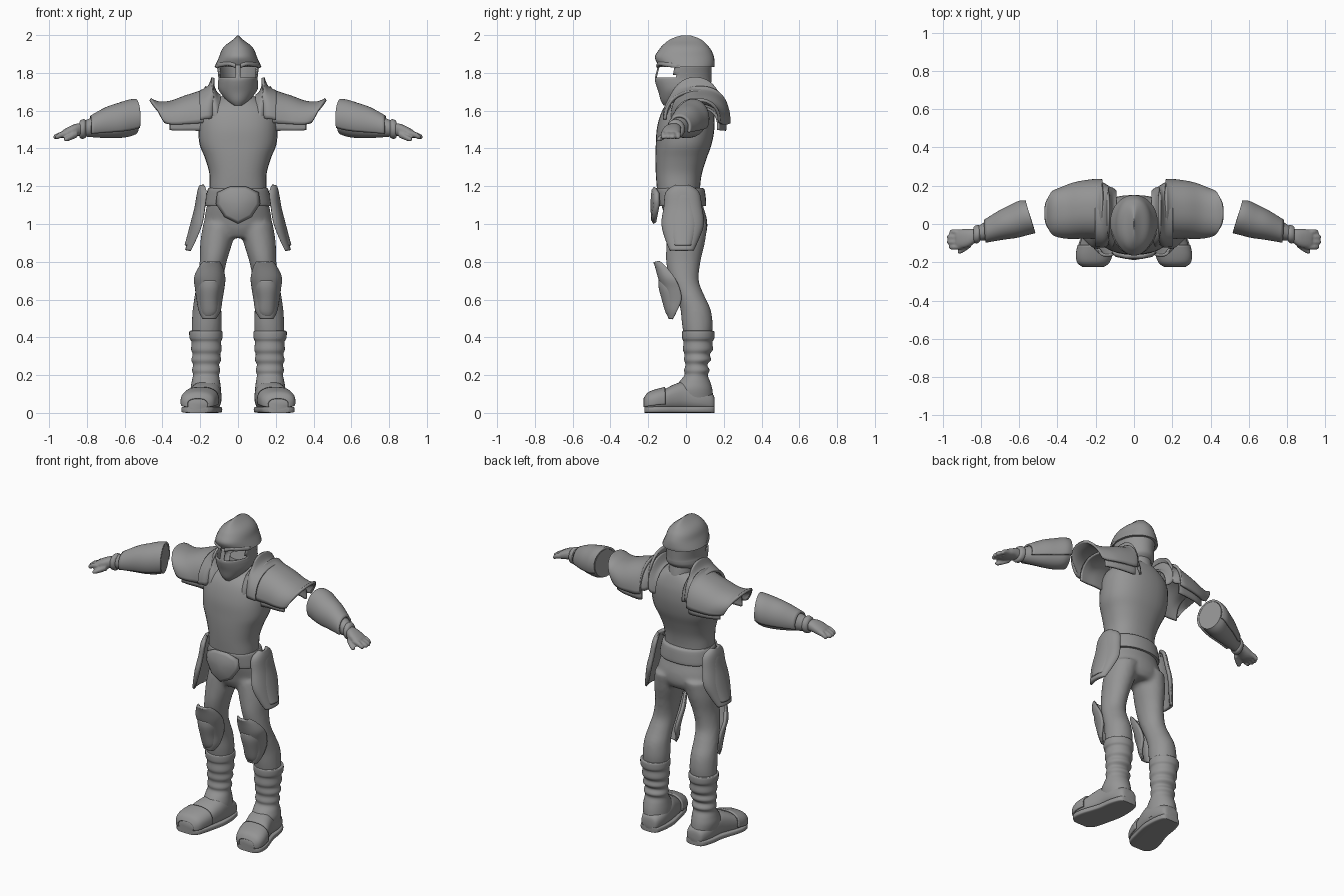
import bpy, bmesh, math
from mathutils import Vector

steel = bpy.data.materials.new("grey steel")
steel.diffuse_color = (0.3, 0.3, 0.3, 1)


def smooth_rows(rows, steps):
    """Catmull-Rom interpolation between section rows."""
    out = []
    for i in range(len(rows) - 1):
        a, b, c, d = (rows[max(i - 1, 0)], rows[i], rows[i + 1], rows[min(i + 2, len(rows) - 1)])
        for s in range(steps):
            t = s / steps
            out.append([0.5 * (2 * q + (r - p) * t + (2 * p - 5 * q + 4 * r - w) * t * t
                               + (3 * q - p - 3 * r + w) * t ** 3) for p, q, r, w in zip(a, b, c, d)])
    return out + [list(rows[-1])]


def loft(bm, axis, rows, arc=None, seg=32, power=1.0, steps=4, grow=0.0, warp=None):
    """Sections along an axis. Row = position, then low and high limits of the other two axes."""
    others = [k for k in (0, 1, 2) if k != axis]
    a0, a1 = arc or (0, 360)
    n = seg + 1 if arc else seg
    rings = []
    for pos, u0, u1, v0, v1 in smooth_rows(rows, steps):
        ring = []
        for j in range(n):
            t = math.radians(a0 + (a1 - a0) * j / seg)
            c, s = math.cos(t), math.sin(t)
            p = Vector((0, 0, 0))
            p[axis] = pos
            p[others[0]] = (u0 + u1) / 2 + ((u1 - u0) / 2 + grow) * math.copysign(abs(c) ** power, c)
            p[others[1]] = (v0 + v1) / 2 + ((v1 - v0) / 2 + grow) * math.copysign(abs(s) ** power, s)
            ring.append(bm.verts.new(warp(p) if warp else p))
        rings.append(ring)
    for r, q in zip(rings, rings[1:]):
        for j in range(n - 1 if arc else n):
            k = (j + 1) % n
            bm.faces.new((r[j], r[k], q[k], q[j]))
    if not arc:
        bm.faces.new(rings[0])
        bm.faces.new(rings[-1])
    return rings


def finish(name, bm, thick=0, pair=False, voxel=0, angle=40):
    bmesh.ops.recalc_face_normals(bm, faces=bm.faces[:])
    me = bpy.data.meshes.new(name)
    bm.to_mesh(me)
    bm.free()
    me.materials.append(steel)
    ob = bpy.data.objects.new(name, me)
    bpy.context.collection.objects.link(ob)
    bpy.context.view_layer.objects.active = ob
    ob.select_set(True)
    bpy.ops.object.shade_smooth_by_angle(angle=math.radians(angle))
    ob.select_set(False)
    if voxel:
        m = ob.modifiers.new("blend", "REMESH")
        m.mode, m.voxel_size, m.use_smooth_shade = "VOXEL", voxel, True
        m = ob.modifiers.new("soften", "SMOOTH")
        m.iterations = 5
    if thick:
        m = ob.modifiers.new("thickness", "SOLIDIFY")
        m.thickness, m.offset = thick, 0
    if pair:
        ob.modifiers.new("pair", "MIRROR")
    return ob


def part(name, axis, rows, thick=0, pair=False, angle=40, **kw):
    bm = bmesh.new()
    loft(bm, axis, rows, **kw)
    return finish(name, bm, thick, pair, angle=angle)


# Breastplate and neck
part("breastplate", 2, [
    (1.15, -.15, .15, -.15, .075), (1.2, -.15, .15, -.155, .075), (1.27, -.152, .152, -.16, .085),
    (1.35, -.175, .175, -.162, .11), (1.42, -.203, .203, -.16, .135), (1.5, -.21, .21, -.155, .15),
    (1.57, -.205, .205, -.138, .15), (1.62, -.18, .18, -.115, .14), (1.66, -.12, .12, -.08, .125),
    (1.68, -.08, .08, -.05, .11)], power=.85)
part("neck", 2, [(1.6, -.085, .085, -.06, .13), (1.66, -.075, .075, -.045, .125),
                 (1.73, -.07, .07, -.03, .11)])

# Helmet: pointed dome over a face guard with a wrap-around eye slit
part("helmet_dome", 2, [
    (1.832, -.124, .124, -.14, .15), (1.85, -.116, .116, -.152, .152), (1.885, -.1, .1, -.165, .148),
    (1.92, -.087, .087, -.145, .134), (1.945, -.068, .068, -.125, .115), (1.97, -.034, .034, -.095, .09),
    (1.988, -.013, .013, -.06, .055), (1.999, -.003, .003, -.02, .02)], power=.95)
bm = bmesh.new()
loft(bm, 2, [(1.63, -.045, .045, -.115, .08), (1.655, -.072, .072, -.13, .10), (1.70, -.1, .1, -.142, .125),
             (1.745, -.102, .102, -.157, .13), (1.775, -.1, .1, -.16, .13), (1.84, -.108, .108, -.143, .132)],
     seg=48, warp=lambda p: p + Vector((0, 0, max(0, p.y + .11) * .3 * max(0, (1.76 - p.z) / .13))))
doomed = [f for f in bm.faces if len(f.verts) > 4 or (
    f.calc_center_median().z > 1.775 and f.calc_center_median().y < -.06
    and abs(f.calc_center_median().x) > .012)]
bmesh.ops.delete(bm, geom=doomed, context="FACES")
finish("face_guard", bm, thick=.008)
# Raised brow rims above the eyes
part("brow_rim", 0, [(.012, -.158, -.142, 1.825, 1.85), (.05, -.148, -.128, 1.838, 1.86),
                     (.09, -.11, -.085, 1.832, 1.855), (.118, -.055, -.03, 1.825, 1.845)],
     pair=True, seg=12)

# Shoulder guards: standing collar, middle band and broad flared plate
part("shoulder_collar", 0, [(.132, -.09, .19, 1.36, 1.775), (.148, -.11, .2, 1.38, 1.735),
                            (.168, -.115, .21, 1.4, 1.715), (.2, -.11, .215, 1.4, 1.7)],
     arc=(0, 180), thick=.016, pair=True, power=.9)
part("collar_lining", 0, [(.095, -.1, .17, 1.4, 1.68), (.115, -.115, .185, 1.4, 1.695),
                          (.135, -.1, .19, 1.4, 1.74)],
     arc=(0, 180), thick=.012, pair=True, power=.9)


def flare(p):
    k = min(1, max(0, (p.x - .18) / .2))
    return p + Vector((.08 * k * max(0, (p.z - 1.535) / .125), 0, 0))


plate = [(.165, -.075, .225, 1.36, 1.725), (.19, -.072, .228, 1.37, 1.70), (.25, -.068, .222, 1.39, 1.672),
         (.31, -.07, .21, 1.41, 1.645), (.36, -.068, .19, 1.415, 1.642), (.385, -.06, .175, 1.415, 1.66)]
part("shoulder_plate", 0, plate, arc=(0, 180), thick=.016, pair=True, power=.85, warp=flare)
part("shoulder_underplate", 0, [(x, a + .02, b - .02, c, d - .025) for x, a, b, c, d in plate[:-1]],
     arc=(-8, 188), thick=.012, pair=True, power=.85)

# Forearms with an overlapping outer guard and wrist cuff


def slant(p):
    return p + Vector((.32 * (p.y - .0) * max(0, (.82 - p.x) / .3), 0, 0))


arm = [(.53, -.035, .11, 1.475, 1.65), (.57, -.045, .108, 1.462, 1.645), (.63, -.06, .085, 1.455, 1.628),
       (.70, -.07, .055, 1.455, 1.605), (.78, -.085, .01, 1.46, 1.562), (.83, -.088, -.02, 1.465, 1.54)]
part("forearm", 0, arm, pair=True, warp=slant)
part("forearm_guard", 0, arm[:-1], arc=(-25, 212), grow=.007, thick=.012, pair=True, warp=slant)
part("wrist_cuff", 0, [(.805, -.09, -.012, 1.46, 1.548), (.815, -.1, -.005, 1.452, 1.555),
                       (.832, -.1, -.01, 1.452, 1.55), (.84, -.09, -.018, 1.46, 1.54)], pair=True)

# Hands: palm, four fingers and thumb blended together
bm = bmesh.new()
loft(bm, 0, [(.82, -.09, -.025, 1.468, 1.535), (.86, -.118, -.025, 1.465, 1.53),
             (.9, -.128, -.027, 1.456, 1.513), (.93, -.125, -.035, 1.453, 1.495)], power=.85)
for i, tip in enumerate((.965, .978, .978, .968)):
    y = -.042 - .026 * i
    loft(bm, 0, [(.9, y - .013, y + .013, 1.465, 1.497), (.94, y - .015, y + .015, 1.455, 1.488),
                 (tip - .012, y - .014, y + .014, 1.448, 1.477), (tip, y - .006, y + .006, 1.452, 1.468)], seg=12)
loft(bm, 0, [(.85, -.12, -.085, 1.458, 1.495), (.885, -.145, -.112, 1.443, 1.475),
             (.91, -.157, -.127, 1.436, 1.462), (.923, -.152, -.137, 1.442, 1.456)], seg=12)
finish("hand", bm, pair=True, voxel=.006)

# Hips and legs blended into one body
bm = bmesh.new()
loft(bm, 2, [(1.18, -.15, .15, -.14, .08), (1.1, -.165, .165, -.13, .09), (1.03, -.178, .178, -.11, .11),
             (.97, -.18, .18, -.095, .112), (.925, -.13, .13, -.07, .09)])
for side in (1, -1):
    loft(bm, 2, [(1.0, .01, .185, -.095, .115), (.9, .03, .2, -.103, .1), (.8, .06, .203, -.106, .077),
                 (.7, .08, .217, -.085, .068), (.62, .088, .23, -.052, .098), (.55, .088, .24, -.03, .13),
                 (.47, .085, .245, -.022, .142), (.4, .09, .245, -.01, .135)],
         warp=lambda p: Vector((p.x * side, p.y, p.z)))
finish("hips_and_legs", bm, voxel=.012)

# Belt and faceted buckle plate
part("belt", 2, [(1.095, -.168, .168, -.145, .1), (1.105, -.175, .175, -.152, .107),
                 (1.175, -.163, .163, -.16, .1), (1.19, -.155, .155, -.155, .09)], power=.92)
bm = bmesh.new()
outline = [(.042, 1.193), (.105, 1.165), (.112, 1.108), (.068, 1.04), (0, 1.005)]
outline += [(-x, z) for x, z in reversed(outline[:4])]
outer = [bm.verts.new((x, -.165 + 1.6 * x * x, z)) for x, z in outline]
inner = [bm.verts.new((x * .82, -.176 + x * x, 1.105 + (z - 1.105) * .82)) for x, z in outline]
for i in range(len(outer)):
    j = (i + 1) % len(outer)
    bm.faces.new((outer[i], outer[j], inner[j], inner[i]))
hub = bm.verts.new((0, -.18, 1.105))
for i in range(len(inner)):
    bm.faces.new((inner[i], inner[(i + 1) % len(inner)], hub))
finish("buckle_plate", bm, thick=.018)

# Hanging hip plates: raised rim layer and panel
hip = [(1.2, .165, .197, -.05, .01), (1.165, .125, .207, -.098, .06), (1.09, .13, .218, -.108, .075),
       (1.0, .14, .238, -.12, .085), (.92, .185, .256, -.1, .058), (.86, .23, .27, -.075, .03)]
part("hip_plate", 2, hip, arc=(-90, 90), thick=.02, pair=True, power=.9)
part("hip_panel", 2, [(z * .86 + .147, a + .008, b + .008, c * .78, d * .78) for z, a, b, c, d in hip],
     arc=(-80, 80), thick=.01, pair=True, power=.9)

# Knee guards
part("knee_guard", 2, [(.8, .105, .175, -.165, -.115), (.77, .088, .2, -.155, -.055), (.715, .075, .225, -.14, .02),
                       (.66, .08, .22, -.122, .055), (.6, .09, .212, -.108, .06), (.54, .1, .2, -.096, .0),
                       (.5, .125, .18, -.085, -.055)],
     arc=(180, 360), thick=.016, pair=True, power=.9)
part("knee_cap", 2, [(.7, .1, .2, -.14, -.03), (.66, .092, .21, -.138, .02), (.6, .1, .205, -.122, .03),
                     (.54, .11, .192, -.105, -.02), (.515, .13, .178, -.092, -.05)],
     arc=(195, 345), thick=.012, pair=True, power=.9)

# Boots: creased shaft, foot, toe cap and sole
part("boot_shaft", 2, [
    (.435, .09, .25, -.012, .142), (.43, .083, .258, -.02, .15), (.395, .083, .256, -.02, .15),
    (.375, .09, .246, -.013, .14), (.335, .086, .248, -.016, .142), (.31, .094, .24, -.008, .127),
    (.28, .09, .247, -.01, .132), (.255, .1, .238, -.003, .113), (.225, .094, .243, -.01, .125),
    (.2, .1, .238, -.008, .115), (.165, .095, .245, -.035, .128), (.12, .09, .25, -.06, .14),
    (.05, .09, .235, -.06, .145)], pair=True)
foot = [(.152, .13, .19, .02, .07), (.14, .105, .215, .008, .1), (.08, .09, .238, .008, .13),
        (.0, .088, .25, .008, .165), (-.06, .098, .268, .008, .152), (-.11, .11, .285, .008, .128),
        (-.16, .122, .294, .008, .115), (-.2, .138, .287, .008, .098), (-.22, .165, .262, .015, .07)]
part("boot_foot", 1, foot, pair=True, power=.8)
part("toe_cap", 1, foot[5:], arc=(-15, 195), grow=.005, thick=.01, pair=True, power=.8)
part("sole", 1, [(y, a - .004, b + .006, 0, .034) for y, a, b, c, d in foot], pair=True, power=.35)
